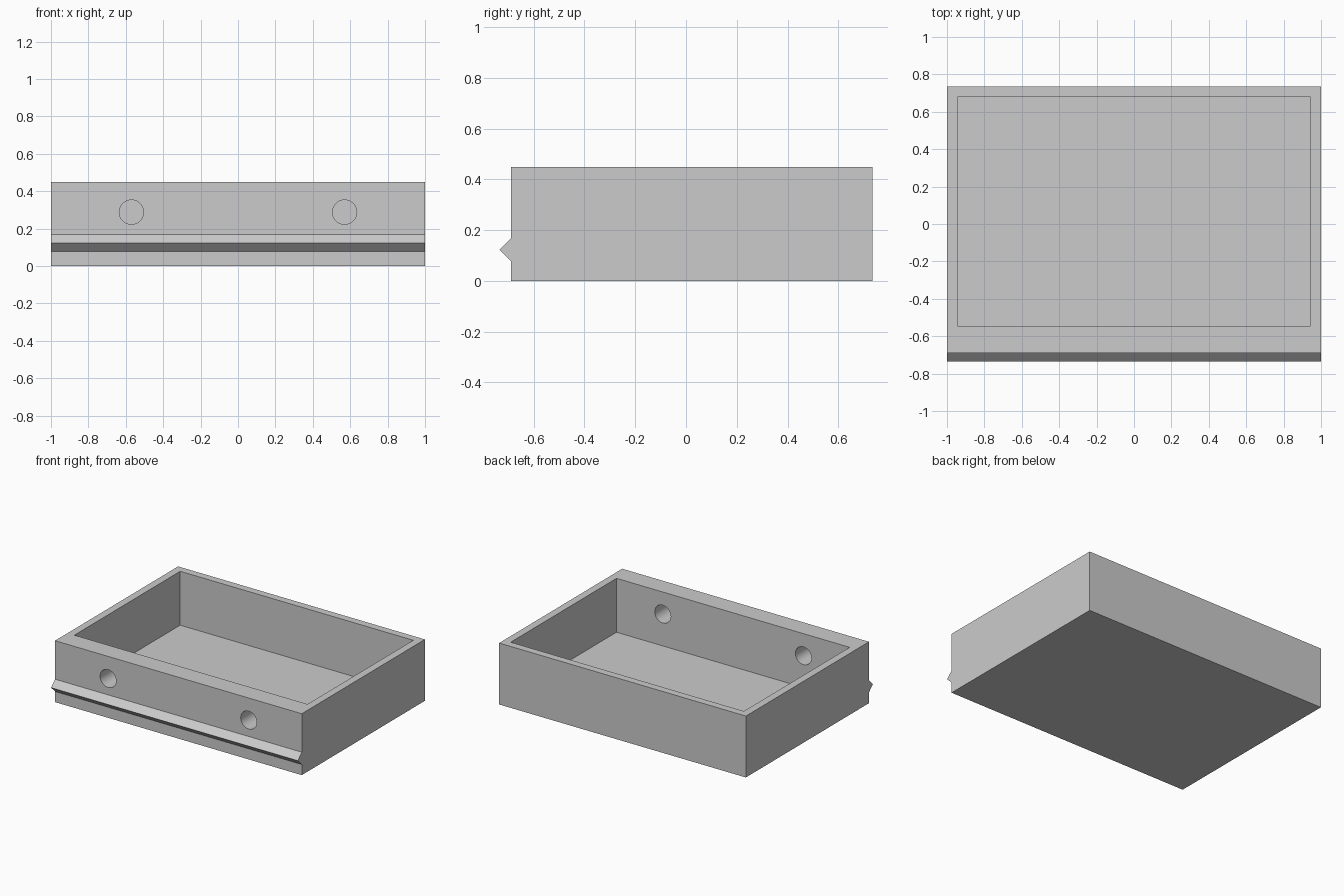
import bpy
import bmesh
from math import radians
from mathutils import Matrix, Vector

cube = bpy.data.objects.get("Cube")
if cube:
    bpy.data.objects.remove(cube)

grey = bpy.data.materials.new("light grey")
grey.use_nodes = True
colour = (0.6, 0.6, 0.6, 1)
grey.diffuse_color = colour
grey.node_tree.nodes["Principled BSDF"].inputs["Base Color"].default_value = colour

WIDTH, HEIGHT = 2.0, 0.45
FRONT, BACK = -0.69, 0.735
WALL, FRONT_WALL = 0.055, 0.145


def add_object(name, bm):
    bmesh.ops.recalc_face_normals(bm, faces=bm.faces)
    mesh = bpy.data.meshes.new(name)
    bm.to_mesh(mesh)
    bm.free()
    mesh.materials.append(grey)
    obj = bpy.data.objects.new(name, mesh)
    bpy.context.collection.objects.link(obj)
    return obj


def extrude_profile(name, profile):
    """Sweep a (y, z) outline across the full width."""
    bm = bmesh.new()
    face = bm.faces.new([bm.verts.new((-WIDTH / 2, y, z)) for y, z in profile])
    swept = bmesh.ops.extrude_face_region(bm, geom=[face])["geom"]
    verts = [v for v in swept if isinstance(v, bmesh.types.BMVert)]
    bmesh.ops.translate(bm, verts=verts, vec=(WIDTH, 0, 0))
    return add_object(name, bm)


def box(name, low, high):
    bm = bmesh.new()
    low, high = Vector(low), Vector(high)
    matrix = Matrix.Translation((low + high) / 2) @ Matrix.Diagonal((*(high - low), 1))
    bmesh.ops.create_cube(bm, size=1, matrix=matrix)
    return add_object(name, bm)


def cut(target, cutter):
    mod = target.modifiers.new(cutter.name, "BOOLEAN")
    mod.operation = "DIFFERENCE"
    mod.solver = "EXACT"
    mod.object = cutter
    cutter.hide_render = True
    cutter.hide_set(True)
    cutter.display_type = "WIRE"


# Tray body with the pointed rail along its front
tray = extrude_profile("tray", [
    (FRONT, 0), (BACK, 0), (BACK, HEIGHT), (FRONT, HEIGHT),
    (FRONT, 0.168), (-0.735, 0.123), (FRONT, 0.078)])

# Open cavity, leaving a thicker front wall
cavity = box("cavity_cutter",
             (-WIDTH / 2 + WALL, FRONT + FRONT_WALL, WALL),
             (WIDTH / 2 - WALL, BACK - WALL, HEIGHT + 0.1))
cut(tray, cavity)

# Two round holes through the front wall
for side, x in (("left", 0.57), ("right", -0.57)):
    bm = bmesh.new()
    matrix = Matrix.Translation((x, FRONT + FRONT_WALL / 2, 0.288)) @ Matrix.Rotation(radians(90), 4, "X")
    bmesh.ops.create_cone(bm, cap_ends=True, segments=48, radius1=0.065,
                          radius2=0.065, depth=0.3, matrix=matrix)
    cut(tray, add_object(side + "_hole_cutter", bm))

# Apply the cuts, then remove the cutters
bpy.context.view_layer.objects.active = tray
tray.select_set(True)
for name in [m.name for m in tray.modifiers]:
    bpy.ops.object.modifier_apply(modifier=name)
for obj in [o for o in bpy.data.objects if o.name.endswith("_cutter")]:
    bpy.data.objects.remove(obj)
bpy.ops.object.shade_smooth_by_angle(angle=radians(30))
